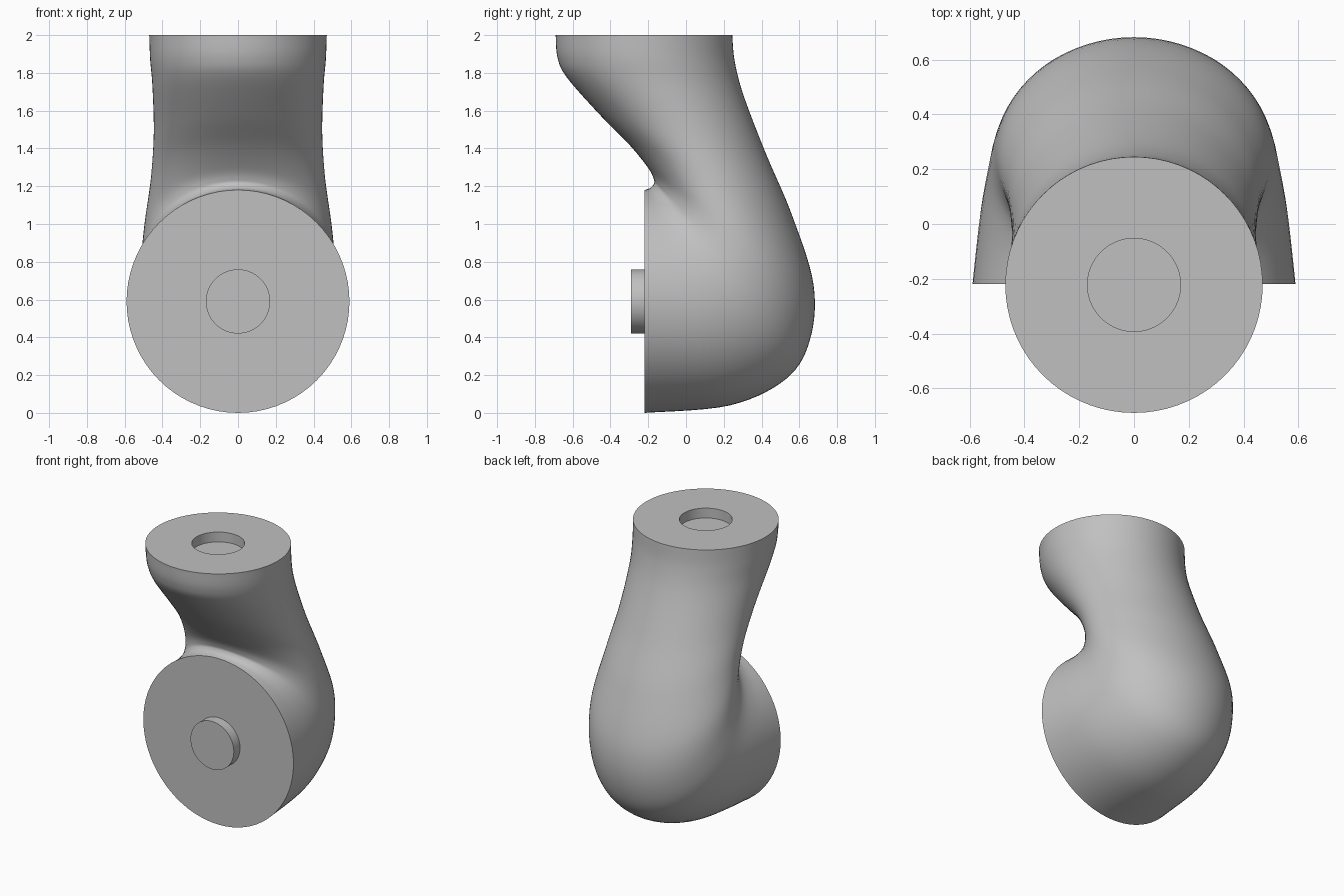
import bpy, bmesh, math
from mathutils import Vector

if "Cube" in bpy.data.objects:
    bpy.data.objects.remove(bpy.data.objects["Cube"])

grey = bpy.data.materials.new("plain grey")
grey.diffuse_color = (0.53, 0.53, 0.53, 1)
grey.use_nodes = True
grey.node_tree.nodes["Principled BSDF"].inputs["Base Color"].default_value = grey.diffuse_color

SEG, STEPS = 72, 7
PIN_R, PIN_H = 0.17, 0.07

# Stations along the bend: inner (y, z), outer (y, z), half width in x
STATIONS = [
    (-0.69, 2.0, 0.245, 2.0, 0.47),
    (-0.68, 1.88, 0.258, 1.86, 0.465),
    (-0.63, 1.775, 0.305, 1.68, 0.453),
    (-0.455, 1.577, 0.42, 1.38, 0.446),
    (-0.30, 1.42, 0.56, 1.05, 0.462),
    (-0.20, 1.296, 0.675, 0.68, 0.495),
    (-0.17, 1.235, 0.656, 0.386, 0.514),
    (-0.172, 1.21, 0.53, 0.18, 0.533),
    (-0.19, 1.19, 0.233, 0.04, 0.563),
    (-0.22, 1.18, -0.22, 0.0, 0.59),
]


def smooth_stations(pts):
    """Spline through the stations."""
    out = []
    for i in range(len(pts) - 1):
        a, b, c, d = (pts[max(0, min(len(pts) - 1, i + k))] for k in (-1, 0, 1, 2))
        for s in range(STEPS):
            t = s / STEPS
            out.append([0.5 * (2 * q + (r - p) * t + (2 * p - 5 * q + 4 * r - u) * t * t
                               + (3 * q - p - 3 * r + u) * t ** 3)
                        for p, q, r, u in zip(a, b, c, d)])
    out.append(list(pts[-1]))
    return out


def ring(bm, centre, axis_a, axis_b):
    return [bm.verts.new(centre + axis_a * math.cos(t) + axis_b * math.sin(t))
            for t in (2 * math.pi * i / SEG for i in range(SEG))]


def bridge(bm, r0, r1):
    for i in range(SEG):
        j = (i + 1) % SEG
        bm.faces.new((r0[i], r0[j], r1[j], r1[i]))


def finish(bm, name):
    bmesh.ops.recalc_face_normals(bm, faces=bm.faces)
    mesh = bpy.data.meshes.new(name)
    bm.to_mesh(mesh)
    bm.free()
    mesh.materials.append(grey)
    ob = bpy.data.objects.new(name, mesh)
    bpy.context.collection.objects.link(ob)
    bpy.ops.object.select_all(action='DESELECT')
    ob.select_set(True)
    bpy.context.view_layer.objects.active = ob
    bpy.ops.object.shade_smooth_by_angle(angle=math.radians(35))


# Curved body with a socket in its top face and a flat front face
bm = bmesh.new()
X, Y, Z = Vector((1, 0, 0)), Vector((0, 1, 0)), Vector((0, 0, 1))
socket = Vector((0, -0.2225, 2))
floor = ring(bm, socket - Z * PIN_H, Y * PIN_R, X * PIN_R)
rim = ring(bm, socket, Y * PIN_R, X * PIN_R)
rings = [floor, rim]
for iy, iz, oy, oz, w in smooth_stations(STATIONS):
    inner, outer = Vector((0, iy, iz)), Vector((0, oy, oz))
    rings.append(ring(bm, (inner + outer) / 2, (outer - inner) / 2, X * w))
for r0, r1 in zip(rings, rings[1:]):
    bridge(bm, r0, r1)
bm.faces.new(floor)
bm.faces.new(rings[-1])
finish(bm, "elbow_body")

# Round pin on the front face
bm = bmesh.new()
hub = Vector((0, -0.22, 0.59))
back = ring(bm, hub, X * PIN_R, Z * PIN_R)
front = ring(bm, hub - Y * PIN_H, X * PIN_R, Z * PIN_R)
bridge(bm, back, front)
bm.faces.new(front)
bm.faces.new(back)
finish(bm, "front_pin")
